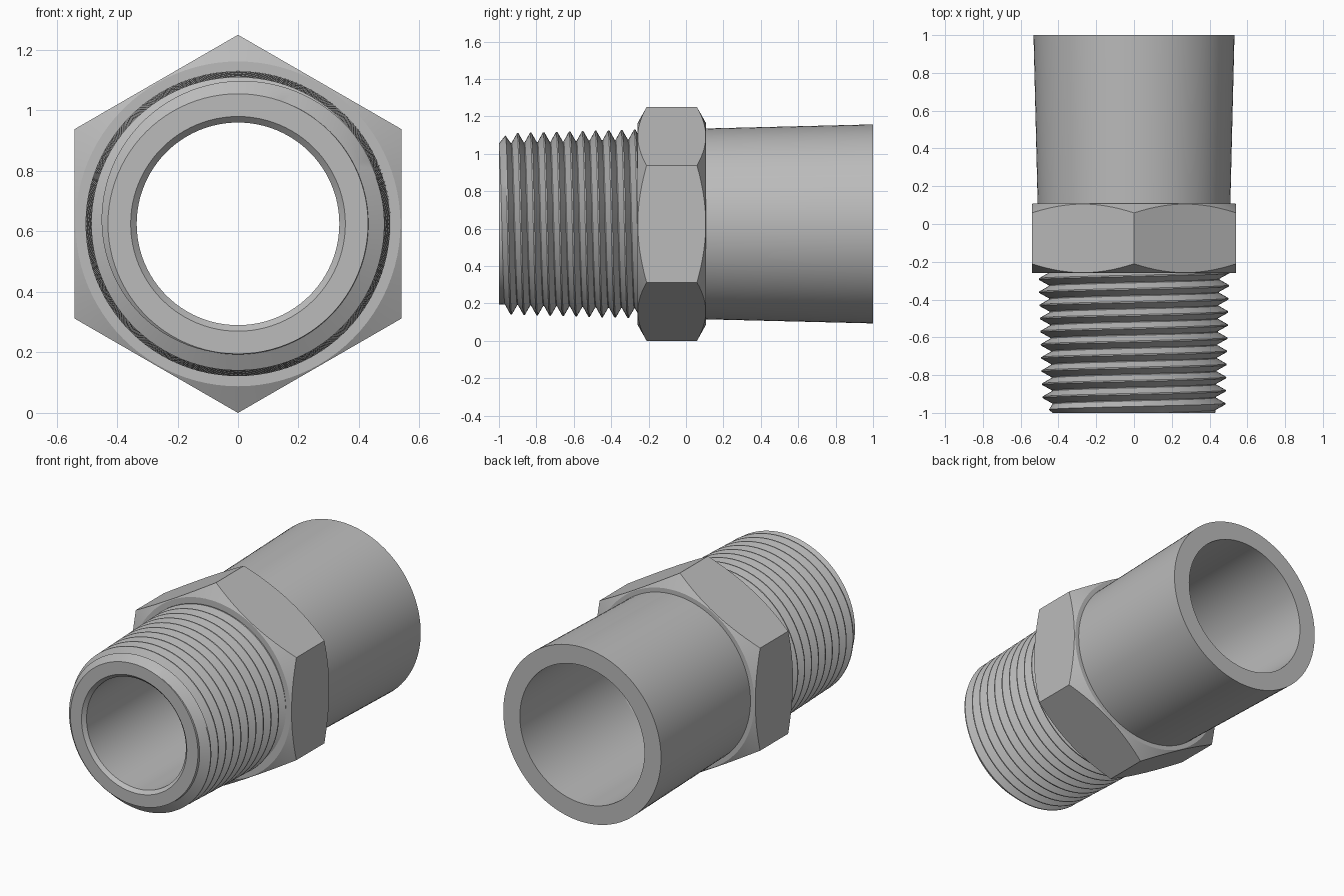
import bpy
import bmesh
from math import sin, cos, pi, radians, floor, ceil

if "Cube" in bpy.data.objects:
    bpy.data.objects.remove(bpy.data.objects["Cube"], do_unlink=True)

AXIS_Z = 0.625      # height of the pipe axis
SEG = 96            # divisions around the axis

steel = bpy.data.materials.new("steel_grey")
steel.use_nodes = True
steel.diffuse_color = (0.5, 0.5, 0.5, 1)
steel.node_tree.nodes["Principled BSDF"].inputs["Base Color"].default_value = (0.5, 0.5, 0.5, 1)


def point(radius, y, angle):
    """Point around the y axis; angle zero is straight up."""
    return (radius * sin(angle), y, AXIS_Z + radius * cos(angle))


def finish(name, bm, sharp):
    """Clean the mesh, make the object and shade it."""
    bmesh.ops.remove_doubles(bm, verts=bm.verts, dist=0.0001)
    bmesh.ops.dissolve_degenerate(bm, edges=bm.edges, dist=0.0001)
    mesh = bpy.data.meshes.new(name)
    bm.to_mesh(mesh)
    bm.free()
    mesh.materials.append(steel)
    obj = bpy.data.objects.new(name, mesh)
    bpy.context.collection.objects.link(obj)
    bpy.ops.object.select_all(action='DESELECT')
    obj.select_set(True)
    bpy.context.view_layer.objects.active = obj
    bpy.ops.object.shade_smooth_by_angle(angle=radians(sharp))
    return obj


def skin(bm, rings, closed):
    """Join successive rows of points with quads, outward for rows along +y."""
    rows = [[bm.verts.new(p) for p in ring] for ring in rings]
    count = len(rows[0])
    for a, b in zip(rows, rows[1:]):
        for i in range(count if closed else count - 1):
            j = (i + 1) % count
            bm.faces.new((a[i], b[i], b[j], a[j]))


def revolve(name, profile, sharp=10):
    """Turn (radius function or number, y function or number) pairs about the axis."""
    angles = [2 * pi * i / SEG for i in range(SEG)]
    rings = []
    for radius, y in profile:
        rings.append([point(radius(a) if callable(radius) else radius,
                            y(a) if callable(y) else y, a) for a in angles])
    bm = bmesh.new()
    skin(bm, rings, True)
    return finish(name, bm, sharp)


# Pipe wall: back sleeve, stepped bore and front lip
revolve("pipe_body", [
    (0.51, 0.1), (0.532, 1), (0.42, 1), (0.42, 0.08), (0.335, -0.24),
    (0.335, -0.98), (0.355, -1), (0.43, -1)][::-1][::-1][0:2])
revolve("pipe_bore", [
    (0.532, 1), (0.42, 1), (0.42, 0.08), (0.335, -0.24),
    (0.335, -0.98), (0.355, -1), (0.43, -1)])

# Hexagonal nut with conical chamfers on both ends
HEX_FRONT, HEX_BACK, FLAT, RIM = -0.26, 0.108, 0.5413, 0.537


def hex_radius(a):
    return FLAT / cos(a % (pi / 3) - pi / 6)


def chamfer(a):
    return (hex_radius(a) - RIM) * 0.56


revolve("hex_nut", [
    (0.43, HEX_FRONT), (RIM, HEX_FRONT),
    (hex_radius, lambda a: HEX_FRONT + chamfer(a)),
    (hex_radius, lambda a: HEX_BACK - chamfer(a)),
    (RIM, HEX_BACK), (0.5, HEX_BACK)], 15)

# Tapered right-hand thread, swept as helical rows of crests and roots
PITCH, DEPTH, CREST_Y = 0.0695, 0.052, -0.90
RAILS = [(-0.05, 0), (0.05, 0), (0.47, 1), (0.53, 1)]


def thread_point(turn, depth, angle):
    y = max(-1, CREST_Y + PITCH * (turn + angle / (2 * pi)))
    taper = 0.505 + (y + 0.26) * 0.03
    radius = min(taper - DEPTH * depth, 0.43 + (y + 1) * 1.25)
    return point(radius, y, angle)


rows = []
first = floor((-1 - CREST_Y) / PITCH) - 1
last = ceil((HEX_FRONT - CREST_Y) / PITCH)
for turn in range(first, last):
    for offset, depth in RAILS:
        rows.append([thread_point(turn + offset, depth, 2 * pi * i / SEG)
                     for i in range(SEG + 1)])
bm = bmesh.new()
skin(bm, rows, False)
finish("tapered_thread", bm, 25)
